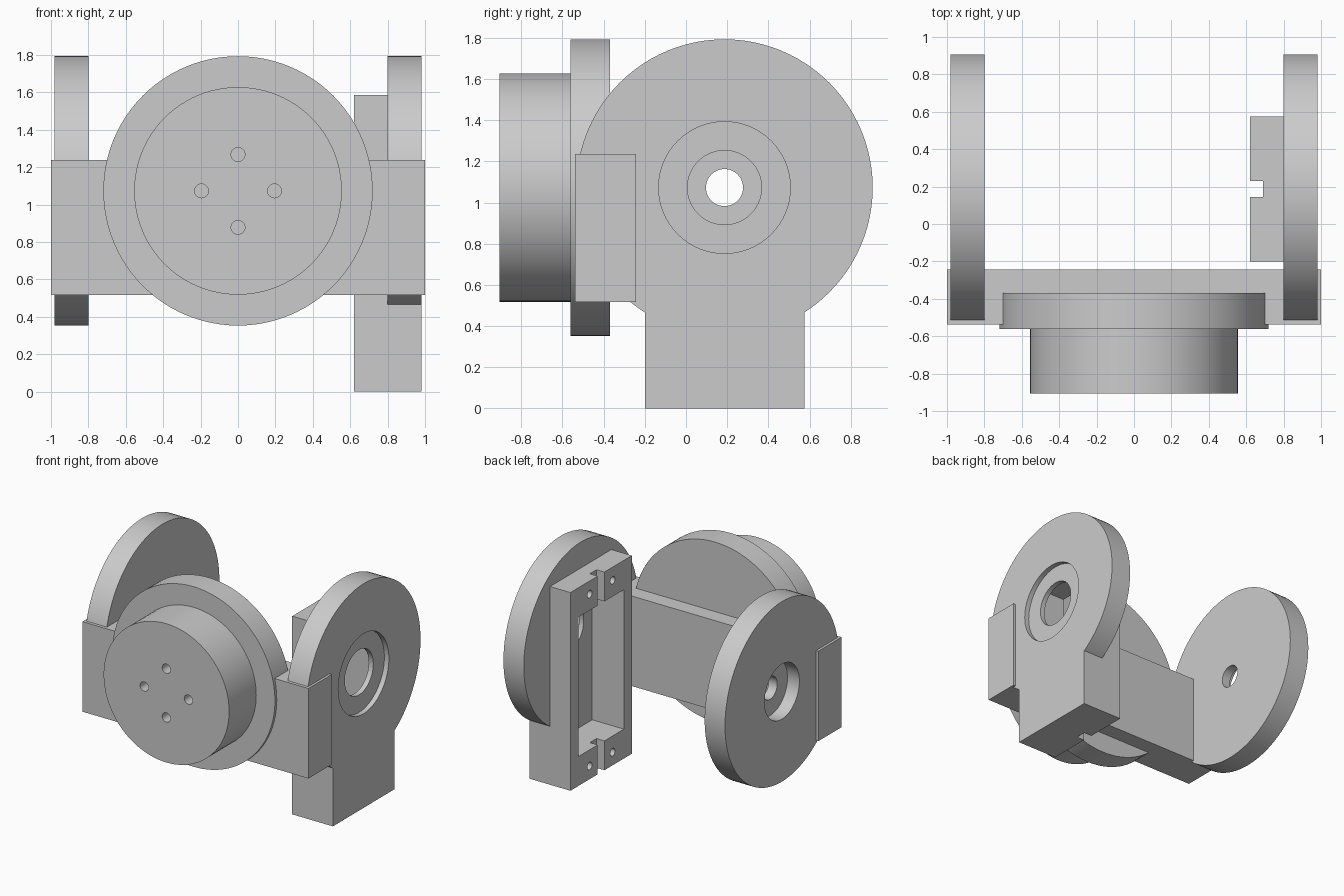
import bpy
import math
from mathutils import Matrix, Vector

if "Cube" in bpy.data.objects:
    bpy.data.objects.remove(bpy.data.objects["Cube"])

GREY = (0.6, 0.6, 0.6, 1.0)
grey = bpy.data.materials.new("plain_grey")
grey.use_nodes = True
grey.diffuse_color = GREY
grey.node_tree.nodes["Principled BSDF"].inputs["Base Color"].default_value = GREY

AXIS_Y = 0.187    # hinge axis
AXIS_Z = 1.073
DISC_R = 0.72


def finish(name):
    obj = bpy.context.object
    obj.name = name
    obj.data.name = name
    bpy.ops.object.transform_apply(location=True, rotation=True, scale=True)
    obj.data.materials.append(grey)
    return obj


def box(name, x, y, z):
    """Box from (min, max) ranges on each axis."""
    ranges = (x, y, z)
    bpy.ops.mesh.primitive_cube_add(size=1, location=[sum(r) / 2 for r in ranges])
    bpy.context.object.scale = [r[1] - r[0] for r in ranges]
    return finish(name)


def cylinder(name, axis, span, centre, radius, sides=96):
    """Cylinder along x or y; centre gives the other two coordinates."""
    mid = sum(span) / 2
    if axis == "X":
        loc, rot = (mid, *centre), (0, math.pi / 2, 0)
    else:
        loc, rot = (centre[0], mid, centre[1]), (math.pi / 2, 0, 0)
    bpy.ops.mesh.primitive_cylinder_add(vertices=sides, radius=radius,
                                        depth=span[1] - span[0], location=loc, rotation=rot)
    return finish(name)


def combine(obj, operation, others):
    """Apply a boolean with each of the other objects, then drop them."""
    for other in others:
        bpy.context.view_layer.objects.active = obj
        mod = obj.modifiers.new("combine", "BOOLEAN")
        mod.operation = operation
        mod.solver = "EXACT"
        mod.object = other
        bpy.ops.object.modifier_apply(modifier=mod.name)
        bpy.data.objects.remove(other)


def smooth(obj):
    bpy.ops.object.select_all(action="DESELECT")
    obj.select_set(True)
    bpy.context.view_layer.objects.active = obj
    bpy.ops.object.shade_smooth_by_angle(angle=math.radians(30))


hinge = (AXIS_Y, AXIS_Z)

# Left side: round cheek joined to the motor frame, trimmed flush outside
left_cheek = cylinder("left_cheek", "X", (0.80, 1.05), hinge, DISC_R)
combine(left_cheek, "UNION", [
    box("motor_frame", (0.62, 1.10), (-0.20, 0.575), (0, 1.585))])
combine(left_cheek, "DIFFERENCE", [
    box("outer_trim", (0.98, 1.5), (-1, 1.5), (-0.5, 2.5))])

# Motor pocket, cable notches, shaft hole, outer recess and blind screw holes
cuts = [
    box("pocket", (0.5, 0.90), (-0.10, 0.475), (0.235, 1.35)),
    box("top_notch", (0.45, 0.69), (0.145, 0.23), (1.3, 1.7)),
    box("bottom_notch", (0.45, 0.69), (0.145, 0.23), (-0.1, 0.3)),
    cylinder("shaft_hole", "X", (0.85, 1.1), hinge, 0.18, 64),
    cylinder("outer_recess", "X", (0.94, 1.15), hinge, 0.32, 64),
]
for side in (-1, 1):
    for z in (0.105, 1.48):
        cuts.append(cylinder("screw_hole", "X", (0.4, 0.75),
                             (AXIS_Y + side * 0.145, z), 0.03, 24))
combine(left_cheek, "DIFFERENCE", cuts)
smooth(left_cheek)

# Right side: plain round cheek with a bearing seat and pin hole
right_cheek = cylinder("right_cheek", "X", (-0.98, -0.80), hinge, DISC_R)
combine(right_cheek, "DIFFERENCE", [
    cylinder("bearing_seat", "X", (-1.1, -0.875), hinge, 0.22, 64),
    cylinder("pin_hole", "X", (-1.2, -0.7), hinge, 0.09, 48),
])
smooth(right_cheek)

# Cross bar carrying the flange and the round front boss
body = box("bracket_body", (-1, 1), (-0.538, -0.243), (0.517, 1.237))
flange = cylinder("flange", "Y", (-0.562, -0.37), (0, AXIS_Z), DISC_R)
boss = cylinder("front_boss", "Y", (-0.905, -0.50), (0, AXIS_Z), 0.555)
combine(body, "UNION", [flange, boss])

# Four mounting holes in the boss face
holes = []
for i in range(4):
    turn = Matrix.Rotation(i * math.pi / 2, 3, "Y")
    spot = turn @ Vector((0.195, 0, 0))
    holes.append(cylinder("mount_hole", "Y", (-1.0, -0.75),
                          (spot.x, AXIS_Z + spot.z), 0.037, 32))
combine(body, "DIFFERENCE", holes)
smooth(body)
